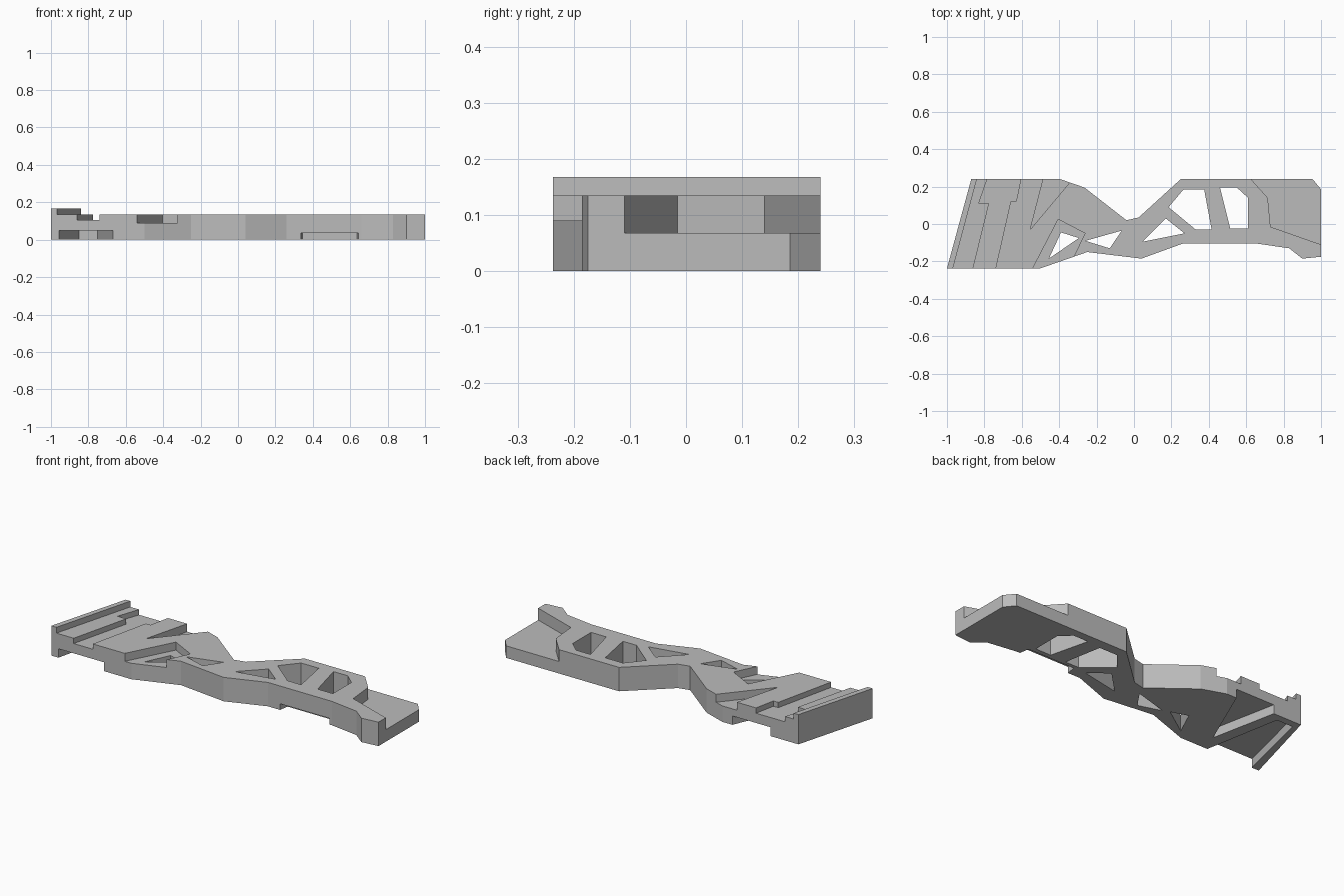
import bpy
import bmesh

cube = bpy.data.objects.get("Cube")
if cube:
    bpy.data.objects.remove(cube, do_unlink=True)

grey = bpy.data.materials.new("matte_grey")
grey.use_nodes = True
grey.diffuse_color = (0.5, 0.5, 0.5, 1)
grey.node_tree.nodes["Principled BSDF"].inputs["Base Color"].default_value = (0.5, 0.5, 0.5, 1)


def prism(name, outline, low, high):
    """Extrude a plan outline from one height to another."""
    bm = bmesh.new()
    face = bm.faces.new([bm.verts.new((x, y, low)) for x, y in outline])
    top = bmesh.ops.extrude_face_region(bm, geom=[face])["geom"]
    for v in top:
        if isinstance(v, bmesh.types.BMVert):
            v.co.z = high
    bmesh.ops.recalc_face_normals(bm, faces=bm.faces)
    mesh = bpy.data.meshes.new(name)
    bm.to_mesh(mesh)
    bm.free()
    mesh.materials.append(grey)
    obj = bpy.data.objects.new(name, mesh)
    bpy.context.collection.objects.link(obj)
    return obj


def cut(target, outline, low, high):
    """Carve a prism out of the target."""
    cutter = prism("cutter", outline, low, high)
    cutter.hide_render = True
    mod = target.modifiers.new("cut", "BOOLEAN")
    mod.operation = "DIFFERENCE"
    mod.solver = "EXACT"
    mod.object = cutter
    bpy.context.view_layer.objects.active = target
    bpy.ops.object.modifier_apply(modifier=mod.name)
    bpy.data.objects.remove(cutter, do_unlink=True)


TOP, UNDER = 0.3, -0.1

# Main beam, full height of the end ridge
beam = prism("beam", [
    (-1, -.237), (-.5, -.237), (-.25, -.15), (.04, -.185), (.26, -.105), (.66, -.105),
    (.83, -.13), (.9, -.185), (1, -.175), (1, .185), (.955, .24), (.25, .24),
    (.025, .035), (-.04, .02), (-.265, .195), (-.395, .24), (-.87, .24)], 0, .168)

# Lower deck beside the slanted end ridge
cut(beam, [(-.985, -.3), (1.1, -.3), (1.1, .3), (-.824, .3)], .135, TOP)

# Jogged cross groove
cut(beam, [(-.876, -.3), (-.755, -.3), (-.66, .12), (-.63, .12), (-.597, .28),
           (-.771, .28), (-.83, .11), (-.775, .11)], .105, TOP)

# Shallow recesses on the deck: front corner and rear wedge
cut(beam, [(-.574, -.3), (-.383, -.3), (-.262, -.05), (-.405, .025)], .09, TOP)
cut(beam, [(-.555, -.03), (-.295, .28), (-.475, .28)], .09, TOP)

# Lowered platform at the far end
cut(beam, [(.73, -.015), (1.1, -.145), (1.1, .3), (.571, .3), (.715, .14)], .068, TOP)

# Through windows of the truss
windows = [
    [(-.39, -.045), (-.295, -.075), (-.455, -.185)],
    [(-.065, -.035), (-.26, -.09), (-.13, -.13)],
    [(.17, .03), (.27, -.05), (.045, -.095)],
    [(.265, .185), (.375, .185), (.415, -.03), (.33, -.03), (.185, .09)],
    [(.46, .195), (.55, .195), (.61, .14), (.61, -.025), (.515, -.025)],
]
for window in windows:
    cut(beam, window, UNDER, TOP)

# Underside: front recess, rear wedge and small side notch
cut(beam, [(-.971, -.3), (-.658, -.3), (-.75, .2), (-.85, .2)], UNDER, .05)
cut(beam, [(-.62, -.135), (-.44, .28), (-.705, .28)], UNDER, .05)
cut(beam, [(.32, -.2), (.66, -.2), (.635, -.05), (.345, -.05)], UNDER, .035)
